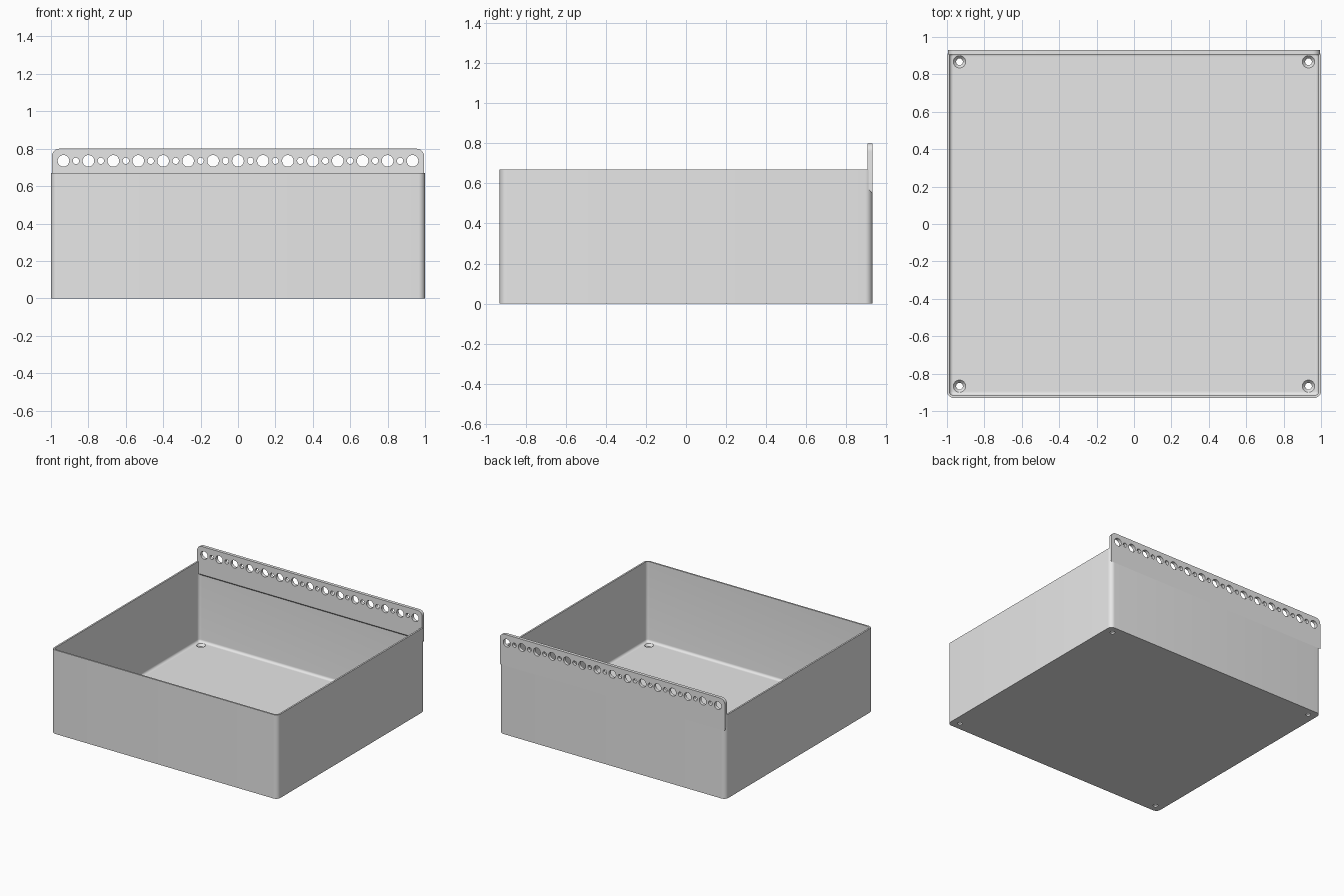
import bpy, bmesh
from math import sin, cos, pi, radians
from mathutils import Vector

cube = bpy.data.objects.get("Cube")
if cube:
    bpy.data.objects.remove(cube, do_unlink=True)

HALF_X, HALF_Y, HEIGHT = 1.0, 0.93, 0.67
WALL, FLOOR, CORNER, FILLET = 0.013, 0.03, 0.036, 0.02
PLATE_X, PLATE_FRONT, PLATE_LOW, PLATE_TOP = 0.995, 0.905, 0.55, 0.80
PITCH, HOLE_Z = 0.1333, 0.735

grey = bpy.data.materials.new("light grey plastic")
grey.use_nodes = True
grey.diffuse_color = (0.8, 0.8, 0.8, 1)
grey.node_tree.nodes["Principled BSDF"].inputs["Base Color"].default_value = (0.8, 0.8, 0.8, 1)


def loft(bm, rings):
    """Skin a stack of equal-length point rings and cap both ends."""
    loops = [[bm.verts.new(p) for p in ring] for ring in rings]
    for a, b in zip(loops, loops[1:]):
        for i in range(len(a)):
            j = (i + 1) % len(a)
            bm.faces.new((a[i], a[j], b[j], b[i]))
    bm.faces.new(loops[0][::-1])
    bm.faces.new(loops[-1])


def make_object(name, bm):
    bmesh.ops.recalc_face_normals(bm, faces=bm.faces)
    mesh = bpy.data.meshes.new(name)
    bm.to_mesh(mesh)
    bm.free()
    mesh.materials.append(grey)
    obj = bpy.data.objects.new(name, mesh)
    bpy.context.collection.objects.link(obj)
    return obj


def rounded_rect(inset, z, segments=8):
    r = CORNER - inset
    cx, cy = HALF_X - CORNER, HALF_Y - CORNER
    points = []
    for k, (sx, sy) in enumerate(((1, 1), (-1, 1), (-1, -1), (1, -1))):
        for i in range(segments + 1):
            a = (k + i / segments) * pi / 2
            points.append(Vector((sx * cx + r * cos(a), sy * cy + r * sin(a), z)))
    return points


def circle(x, y, z, r, axis="Z", count=32):
    angles = [2 * pi * i / count for i in range(count)]
    if axis == "Z":
        return [(x + r * cos(a), y + r * sin(a), z) for a in angles]
    return [(x + r * cos(a), y, z + r * sin(a)) for a in angles]


def cut(obj, cutter):
    """Subtract the cutter, bake the result and drop the cutter."""
    cutter.hide_render = True
    mod = obj.modifiers.new("holes", "BOOLEAN")
    mod.operation, mod.solver, mod.object = "DIFFERENCE", "EXACT", cutter
    bpy.context.view_layer.update()
    graph = bpy.context.evaluated_depsgraph_get()
    baked = bpy.data.meshes.new_from_object(obj.evaluated_get(graph))
    obj.modifiers.clear()
    obj.data = baked
    bpy.data.objects.remove(cutter, do_unlink=True)


def smooth(obj):
    bpy.ops.object.select_all(action="DESELECT")
    obj.select_set(True)
    bpy.context.view_layer.objects.active = obj
    bpy.ops.object.shade_smooth_by_angle(angle=radians(30))


# Open tray: outer wall, rim, inner wall, filleted floor
rings = [rounded_rect(0, 0), rounded_rect(0, HEIGHT), rounded_rect(WALL, HEIGHT)]
for step in range(7):
    a = step / 6 * pi / 2
    rings.append(rounded_rect(WALL + FILLET * (1 - cos(a)), FLOOR + FILLET * (1 - sin(a))))
bm = bmesh.new()
loft(bm, rings)
tray = make_object("tray", bm)

# Countersunk screw holes in the floor corners
bm = bmesh.new()
for x in (-0.933, 0.933):
    for y in (-0.867, 0.867):
        loft(bm, [circle(x, y, z, r) for z, r in
                  ((-0.02, 0.018), (0.012, 0.018), (FLOOR, 0.033), (0.06, 0.033))])
cut(tray, make_object("floor_hole_cutter", bm))
smooth(tray)

# Hanging plate along the back: rounded top corners, sloped underside
TOP_R = 0.04
outline = [(-PLATE_X, PLATE_LOW), (PLATE_X, PLATE_LOW)]
for side, start in ((1, 0), (-1, pi / 2)):
    for i in range(9):
        a = start + i / 8 * pi / 2
        outline.append((side * (PLATE_X - TOP_R) + TOP_R * cos(a),
                        PLATE_TOP - TOP_R + TOP_R * sin(a)))
back_y = HALF_Y + 0.0006
slope = back_y - PLATE_FRONT
bm = bmesh.new()
loft(bm, [[(x, PLATE_FRONT, z + (slope if z == PLATE_LOW else 0)) for x, z in outline],
          [(x, back_y, z) for x, z in outline]])
plate = make_object("hanging_plate", bm)

# Row of alternating large and small holes
bm = bmesh.new()
for i in range(-14, 15):
    radius = 0.031 if i % 2 == 0 else 0.017
    loft(bm, [circle(i * PITCH / 2, y, HOLE_Z, radius, "Y") for y in (0.88, 0.96)])
cut(plate, make_object("plate_hole_cutter", bm))
smooth(plate)
